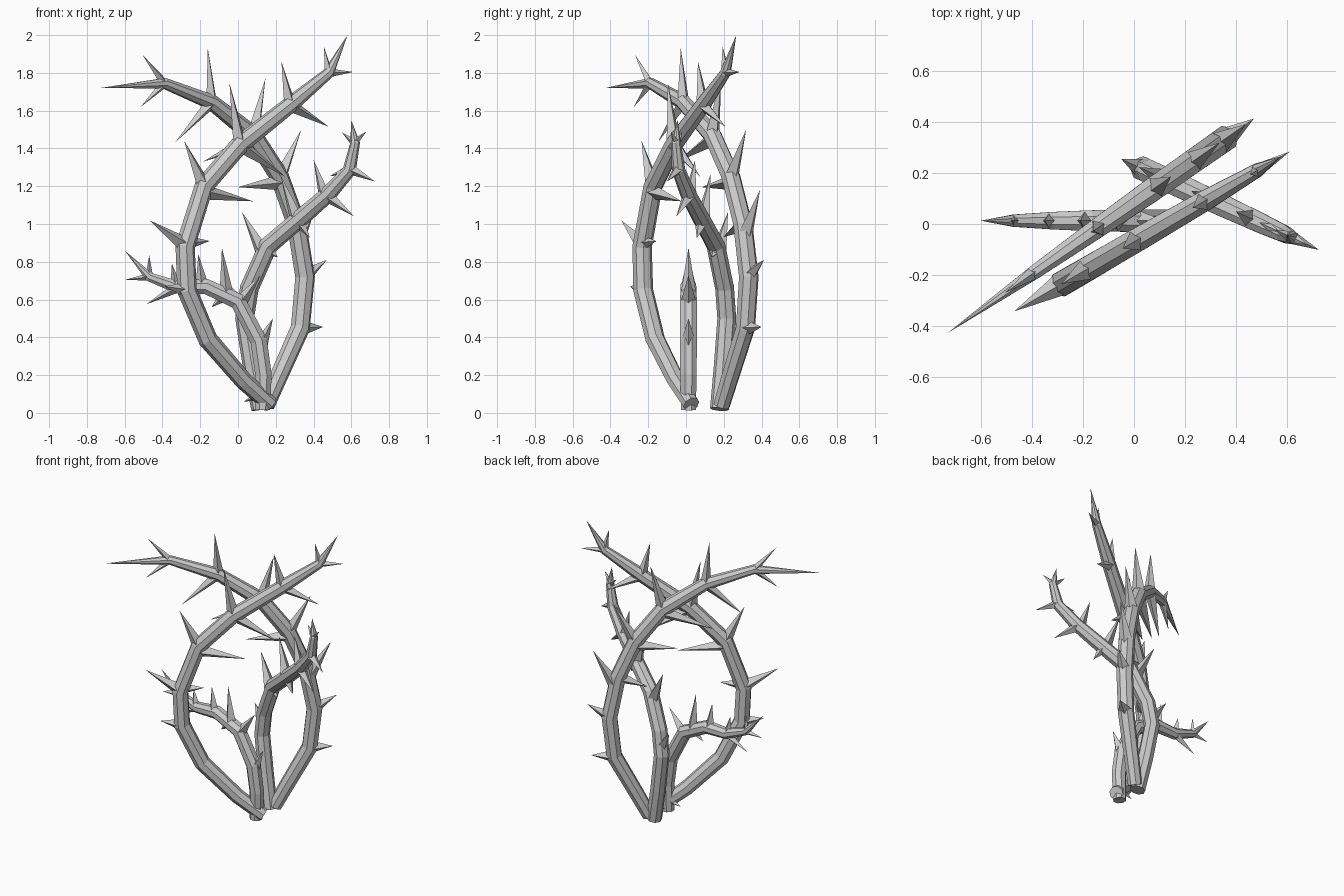
import bpy, bmesh, math
from mathutils import Vector

SIDES = 8


def ring(bm, c, u, v, ru, rv, n, off=0.0):
    return [bm.verts.new(c + u * ru * math.cos(2 * math.pi * (i + off) / n)
                         + v * rv * math.sin(2 * math.pi * (i + off) / n)) for i in range(n)]


def vine(name, slope, offset, path, thorns):
    """Each vine lies in its own upright plane y = slope * x + offset.
    path: (x, z, radius), ending in a point; thorns: (root x, z, tip x, z)."""
    bm = bmesh.new()
    place = lambda x, z: Vector((x, slope * x + offset, z))
    normal = Vector((-slope, 1, 0)).normalized()
    pts = [place(x, z) for x, z, r in path]

    # tapering stem
    prev = None
    for i, p in enumerate(pts[:-1]):
        d = (pts[i + 1] - p).normalized()
        if i:
            d = (d + (p - pts[i - 1]).normalized()).normalized()
        r = path[i][2]
        cur = ring(bm, p, normal, d.cross(normal), r, r, SIDES, 0.5)
        if prev:
            for k in range(SIDES):
                j = (k + 1) % SIDES
                bm.faces.new((prev[k], prev[j], cur[j], cur[k]))
        else:
            bm.faces.new(cur)
        prev = cur
    tip = bm.verts.new(pts[-1])
    for k in range(SIDES):
        bm.faces.new((prev[k], prev[(k + 1) % SIDES], tip))

    # four-sided thorns
    for x0, z0, x1, z1 in thorns:
        a, b = place(x0, z0), place(x1, z1)
        d = (b - a).normalized()
        near = min(range(len(pts) - 1), key=lambda i: (pts[i] - a).length)
        r = path[near][2]
        base = ring(bm, a, normal, d.cross(normal), r * 0.9, r * 0.8, 4)
        apex = bm.verts.new(b)
        bm.faces.new(base)
        for k in range(4):
            bm.faces.new((base[k], base[(k + 1) % 4], apex))

    bmesh.ops.recalc_face_normals(bm, faces=bm.faces)
    me = bpy.data.meshes.new(name)
    bm.to_mesh(me)
    bm.free()
    ob = bpy.data.objects.new(name, me)
    bpy.context.collection.objects.link(ob)
    return ob


# tall vine bowing left, crossing to upper right
vine("tall_vine_right_tip", 0.58, -0.07,
     [(.17, .045, .045), (.03, .17, .048), (-.16, .39, .052), (-.27, .65, .053), (-.28, .88, .052),
      (-.18, 1.20, .051), (.01, 1.42, .05), (.275, 1.63, .044), (.48, 1.80, .03), (.58, 2.0, 0)],
     [(-.27, .65, -.39, .67), (-.28, .89, -.47, 1.02), (-.28, .90, -.15, .91),
      (-.18, 1.20, -.285, 1.44), (-.18, 1.17, .08, 1.12), (.01, 1.42, -.045, 1.745),
      (.01, 1.42, .25, 1.25), (.275, 1.63, .23, 1.86), (.275, 1.63, .48, 1.515),
      (.48, 1.80, .455, 1.94), (.48, 1.80, .61, 1.805)])

# tall vine bowing right, crossing to upper left
vine("tall_vine_left_tip", 0.70, 0.084,
     [(.15, .04, .045), (.21, .18, .048), (.33, .45, .052), (.355, .72, .053), (.31, 1.0, .052),
      (.22, 1.25, .051), (.08, 1.47, .05), (-.14, 1.645, .042), (-.39, 1.745, .03), (-.73, 1.72, 0)],
     [(.34, .45, .45, .455), (.35, .72, .47, .81), (.33, .95, .44, 1.18), (.31, 1.0, .16, .93),
      (.22, 1.24, .335, 1.50), (.22, 1.22, 0, 1.195), (.08, 1.47, .145, 1.77),
      (.08, 1.45, -.185, 1.33), (-.14, 1.645, -.16, 1.93), (-.14, 1.645, -.33, 1.435),
      (-.39, 1.745, -.505, 1.895), (-.39, 1.745, -.515, 1.62)])

# middle vine leaning right and forward
vine("middle_vine", -0.46, 0.232,
     [(.12, .02, .05), (.075, .25, .05), (.035, .5, .05), (.06, .66, .05), (.16, .885, .05),
      (.33, 1.03, .047), (.48, 1.16, .043), (.59, 1.285, .036), (.62, 1.43, .026), (.60, 1.55, 0)],
     [(.04, .55, -.05, .68), (.05, .64, .13, .73), (.13, .85, .02, 1.065), (.15, .87, .21, .825),
      (.31, 1.02, .225, 1.26), (.32, 1.02, .38, .925), (.46, 1.14, .40, 1.34),
      (.47, 1.15, .615, 1.04), (.585, 1.285, .49, 1.255), (.595, 1.29, .725, 1.225),
      (.615, 1.43, .55, 1.485), (.615, 1.43, .68, 1.49)])

# short vine curling over to the left
vine("short_vine", 0.0, 0.013,
     [(.13, .015, .042), (.135, .2, .047), (.11, .38, .048), (0, .59, .048), (-.17, .67, .044),
      (-.32, .665, .037), (-.47, .72, .026), (-.6, .86, 0)],
     [(.12, .36, .185, .50), (.14, .1, .03, .06), (.01, .58, .12, .73), (-.06, .62, -.085, .875),
      (-.06, .63, -.14, .56), (-.19, .67, -.21, .84), (-.33, .67, -.35, .79),
      (-.31, .67, -.485, .575), (-.47, .72, -.595, .705), (-.47, .72, -.47, .835)])
